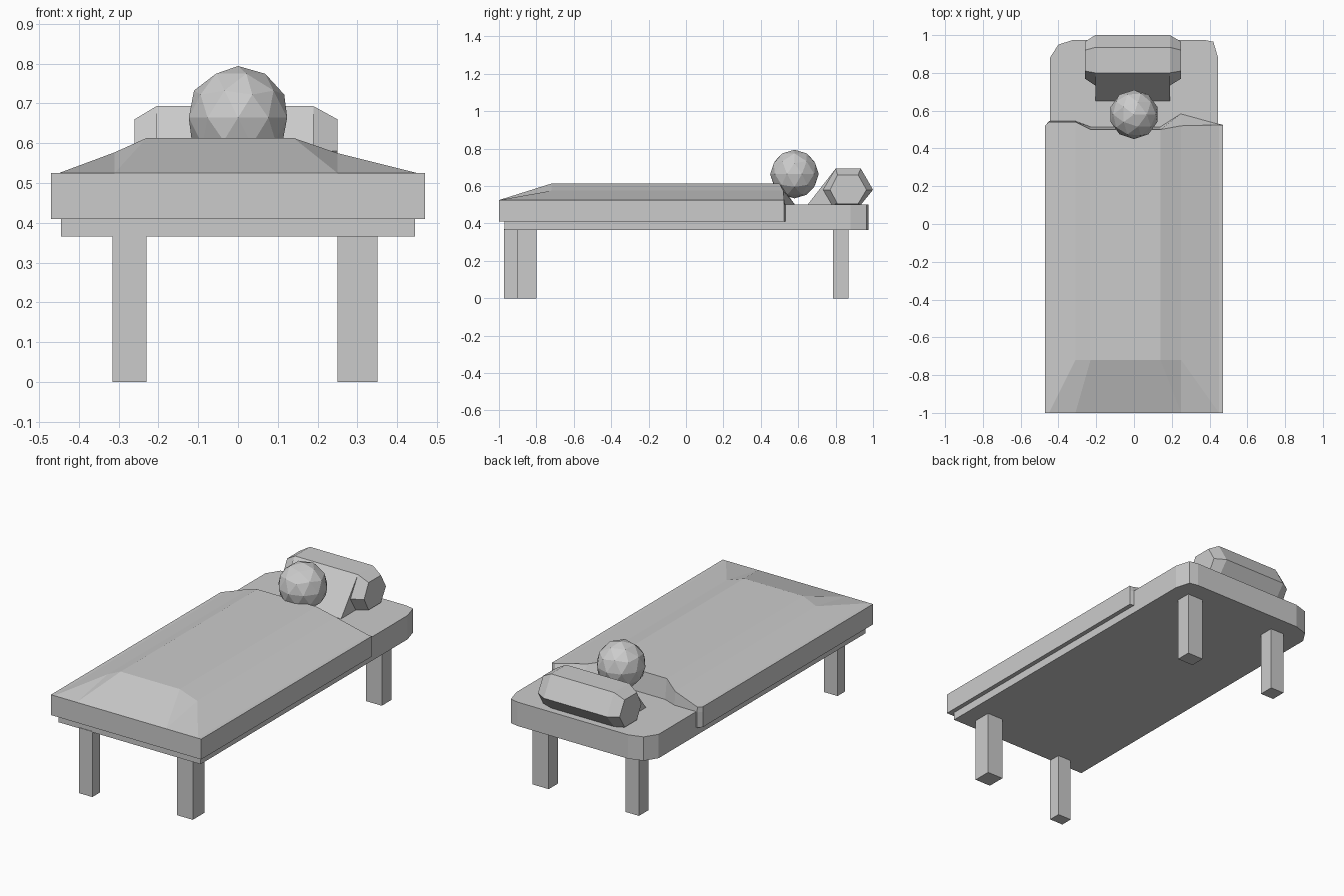
import bpy
import bmesh

if "Cube" in bpy.data.objects:
    bpy.data.objects.remove(bpy.data.objects["Cube"])


def make_object(name, bm):
    bmesh.ops.recalc_face_normals(bm, faces=bm.faces[:])
    mesh = bpy.data.meshes.new(name)
    bm.to_mesh(mesh)
    bm.free()
    obj = bpy.data.objects.new(name, mesh)
    bpy.context.collection.objects.link(obj)
    return obj


def loft(name, rings):
    """Join closed rings of equal length and cap both ends."""
    bm = bmesh.new()
    vs = [[bm.verts.new(p) for p in ring] for ring in rings]
    n = len(vs[0])
    for a, b in zip(vs, vs[1:]):
        for i in range(n):
            j = (i + 1) % n
            bm.faces.new((a[i], a[j], b[j], b[i]))
    bm.faces.new(vs[0])
    bm.faces.new(vs[-1])
    return make_object(name, bm)


def box(name, x0, x1, y0, y1, z0, z1):
    base = [(x0, y0), (x1, y0), (x1, y1), (x0, y1)]
    return loft(name, [[(x, y, z) for x, y in base] for z in (z0, z1)])


# Mattress: square at the foot, rounded corners at the head
outline = [(-0.445, -0.97), (0.445, -0.97), (0.445, 0.88), (0.42, 0.965), (0.37, 0.975),
           (-0.32, 0.975), (-0.40, 0.95), (-0.445, 0.88)]
loft("mattress", [[(x, y, z) for x, y in outline] for z in (0.365, 0.50)])

# Legs, slightly uneven
box("front_left_leg", -0.315, -0.23, -0.973, -0.904, 0, 0.37)
box("front_right_leg", 0.25, 0.35, -0.904, -0.80, 0, 0.37)
box("back_left_leg", -0.315, -0.23, 0.785, 0.87, 0, 0.37)
box("back_right_leg", 0.25, 0.35, 0.785, 0.87, 0, 0.37)

# Blanket: columns of (x, top height, back edge on top, back edge at the mattress)
columns = [(-0.47, 0.525, 0.52, 0.52), (-0.45, 0.525, 0.54, 0.545),
           (-0.31, 0.577, 0.54, 0.545), (-0.23, 0.613, 0.50, 0.515),
           (0.14, 0.613, 0.50, 0.515), (0.25, 0.575, 0.52, 0.585),
           (0.45, 0.525, 0.525, 0.53), (0.47, 0.525, 0.525, 0.525)]
bm = bmesh.new()
cols = [[bm.verts.new((x, y, z)) for y, z in
         ((-1, 0.41), (-1, 0.525), (-0.72, top), (yt, top), (yb, 0.497), (yb, 0.41))]
        for x, top, yt, yb in columns]
for i, (a, b) in enumerate(zip(cols, cols[1:])):
    for r in range(6):
        s = (r + 1) % 6
        if r != 1:
            bm.faces.new((a[r], b[r], b[s], a[s]))
        elif i < 4:  # foot slope, hips running out to the corners
            bm.faces.new((a[r], b[r], b[s]))
            bm.faces.new((a[r], b[s], a[s]))
        else:
            bm.faces.new((a[r], b[r], a[s]))
            bm.faces.new((b[r], b[s], a[s]))
bm.faces.new(cols[0])
bm.faces.new(cols[-1])
make_object("blanket", bm)

# Pillow: six-sided bolster with bevelled ends
outer = [(0.733, 0.58), (0.80, 0.693), (0.935, 0.693), (1.0, 0.58), (0.935, 0.50), (0.78, 0.50)]
inner = [(0.77, 0.58), (0.81, 0.66), (0.92, 0.66), (0.965, 0.58), (0.92, 0.505), (0.81, 0.505)]
loft("pillow", [[(x, y, z) for y, z in sec] for x, sec in
                ((-0.26, inner), (-0.205, outer), (0.19, outer), (0.25, inner))])

# Sloping front of the pillow
wedge = [(0.65, 0.50), (0.80, 0.693), (0.82, 0.50)]
loft("pillow_front", [[(x, y, z) for y, z in wedge] for x in (-0.205, 0.19)])

# Head: low-poly ball
bm = bmesh.new()
bmesh.ops.create_icosphere(bm, subdivisions=2, radius=0.13)
bmesh.ops.translate(bm, verts=bm.verts[:], vec=(0, 0.58, 0.664))
make_object("head", bm)
